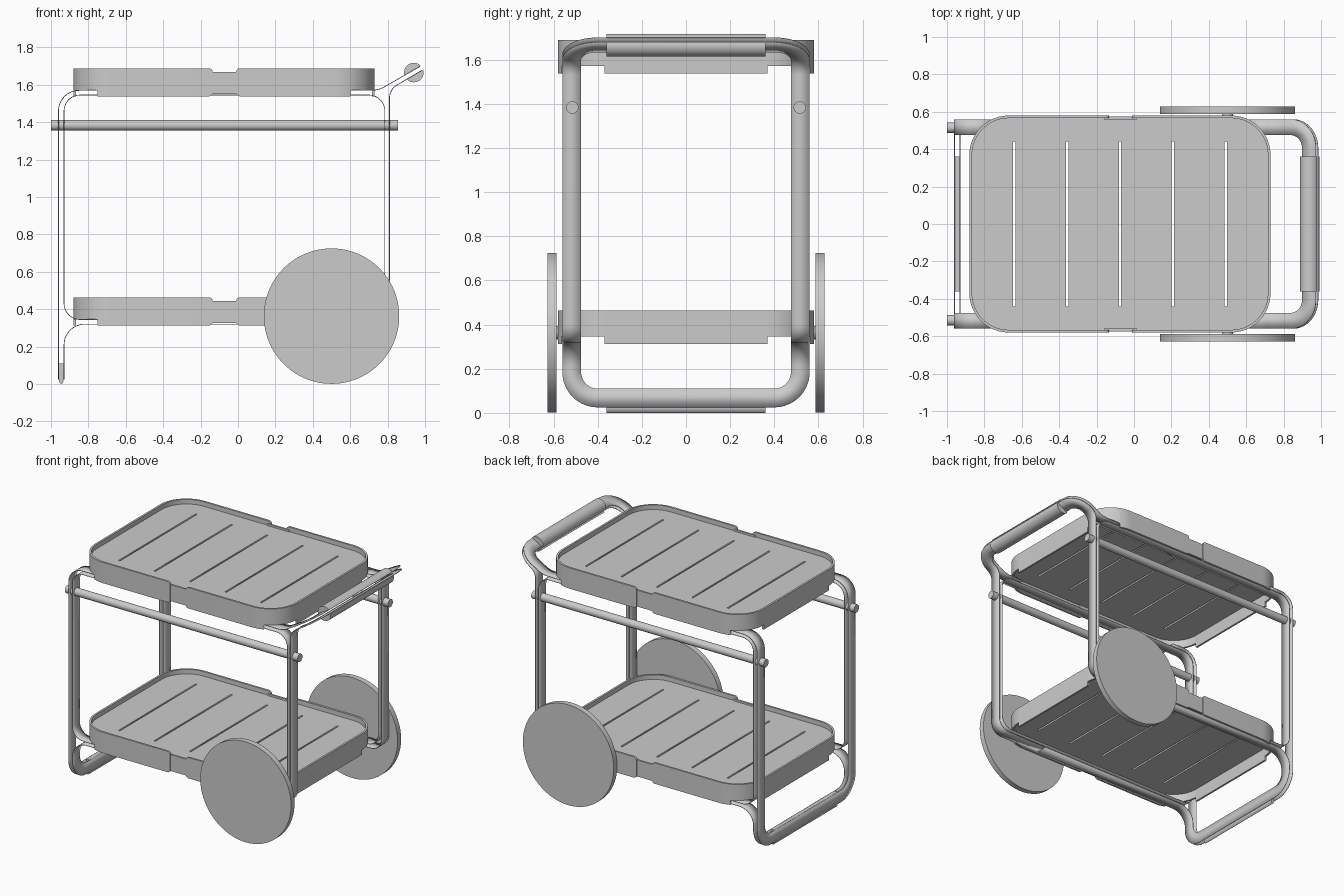
import bpy, bmesh, math
from mathutils import Vector, Matrix

if "Cube" in bpy.data.objects:
    bpy.data.objects.remove(bpy.data.objects["Cube"])


def finish(name, bm, smooth=True):
    bmesh.ops.remove_doubles(bm, verts=bm.verts, dist=1e-5)
    bmesh.ops.recalc_face_normals(bm, faces=bm.faces)
    me = bpy.data.meshes.new(name)
    bm.to_mesh(me)
    bm.free()
    ob = bpy.data.objects.new(name, me)
    bpy.context.collection.objects.link(ob)
    if smooth:
        bpy.ops.object.select_all(action='DESELECT')
        ob.select_set(True)
        bpy.context.view_layer.objects.active = ob
        bpy.ops.object.shade_smooth_by_angle(angle=math.radians(35))
    return ob


def prism(name, pts, y0, y1):
    """Extrude an xz outline along y."""
    bm = bmesh.new()
    a = [bm.verts.new((x, y0, z)) for x, z in pts]
    b = [bm.verts.new((x, y1, z)) for x, z in pts]
    bm.faces.new(a)
    bm.faces.new(b[::-1])
    for i in range(len(a)):
        j = (i + 1) % len(a)
        bm.faces.new((a[i], b[i], b[j], a[j]))
    return finish(name, bm)


def cylinder(name, r, p, q, seg=32):
    p, q = Vector(p), Vector(q)
    bm = bmesh.new()
    rot = (q - p).to_track_quat('Z', 'Y').to_matrix().to_4x4()
    bmesh.ops.create_cone(bm, cap_ends=True, segments=seg, radius1=r, radius2=r,
                          depth=(q - p).length, matrix=Matrix.Translation((p + q) / 2) @ rot)
    return finish(name, bm)


def fillet(pts, r, steps=10):
    """Round the inner corners of an open xz path."""
    pts = [Vector(p) for p in pts]
    out = [pts[0]]
    for a, b, c in zip(pts, pts[1:], pts[2:]):
        u, v = (a - b).normalized(), (c - b).normalized()
        half = u.angle(v) / 2
        start = b + u * (r / math.tan(half))
        cen = b + (u + v).normalized() * (r / math.sin(half))
        e1 = (start - cen).normalized()
        sweep = math.pi - 2 * half
        for k in range(steps + 1):
            t = sweep * k / steps
            out.append(cen + r * (math.cos(t) * e1 - math.sin(t) * u))
    return out + [pts[-1]]


YO, W = 0.56, 0.085


def strip(name, path, turn=None):
    """Flat metal strip on both sides; optionally joined by a U-turn of radius turn."""
    rail = [((p.x, -YO, p.y), (p.x, -YO + W, p.y)) for p in path]
    if turn:
        d, last, c = (path[-1] - path[-2]).normalized(), path[-1], YO - turn
        for k in range(1, 17):
            t = math.pi / 2 * k / 16
            pair = []
            for r in (turn, turn - W):
                q = last + d * r * math.sin(t)
                pair.append((q.x, -c - r * math.cos(t), q.y))
            rail.append(tuple(pair))
    other = [tuple((x, -y, z) for x, y, z in pr) for pr in rail]
    runs = [rail + other[::-1]] if turn else [rail, other]
    bm = bmesh.new()
    for run in runs:
        vs = [[bm.verts.new(p) for p in pr] for pr in run]
        for a, b in zip(vs, vs[1:]):
            bm.faces.new((a[0], a[1], b[1], b[0]))
    ob = finish(name, bm)
    m = ob.modifiers.new("thickness", 'SOLIDIFY')
    m.thickness, m.offset = 0.004, 0
    return ob


# Frame: double-layer bent strips
D = Vector((math.cos(math.radians(30)), math.sin(math.radians(30))))
RH = 0.155
strip("outer_leg_strip", fillet([(-0.75, 1.57), (-0.96, 1.57), (-0.96, 0.185)], 0.11), 0.16)
strip("side_loop_strip", fillet([(0, 1.545), (-0.93, 1.545), (-0.93, 0.345), (0.785, 0.345),
                                 (0.785, 1.545), (0, 1.545)], 0.085))
strip("foot_strip", fillet([(0.4, 0.32), (-0.93, 0.32), (-0.93, 0.185)], 0.11), 0.16)
strip("handle_lower_strip", fillet([(0.4, 0.32), (0.81, 0.32), (0.81, 1.575),
                                    Vector((0.985, 1.6765)) - D * RH], 0.08), RH)
strip("handle_upper_strip", fillet([(0.6, 1.57), (0.75, 1.57),
                                    Vector((0.973, 1.6985)) - D * RH], 0.15), RH)

# Handle grip: two half rounds either side of the strips
for i, name in enumerate(("grip_upper", "grip_lower")):
    a0 = math.asin(0.0125 / 0.052)
    pts = []
    for k in range(17):
        t = a0 + (math.pi - 2 * a0) * k / 16 + math.pi * i + math.radians(30)
        pts.append((0.94 + 0.052 * math.cos(t), 1.665 + 0.052 * math.sin(t)))
    prism(name, pts, -0.36, 0.36)

# Foot pad between the strips
prism("foot_pad", [(-0.958, 0.11), (-0.958, 0.02), (-0.953, 0.006), (-0.945, 0),
                   (-0.937, 0.006), (-0.932, 0.02), (-0.932, 0.11)], -0.36, 0.36)

# Long rods, wheels and axle stubs
for s, side in ((-1, "front"), (1, "back")):
    cylinder(side + "_rod", 0.028, (-1, s * 0.515, 1.383), (0.855, s * 0.515, 1.383))
    cylinder(side + "_wheel", 0.362, (0.5, s * 0.587, 0.363), (0.5, s * 0.627, 0.363), 96)
    cylinder(side + "_axle", 0.03, (0.5, s * 0.56, 0.363), (0.5, s * 0.59, 0.363))

# Trays
R, T, YT, N = 0.21, 0.014, 0.58, 12


def rim(name, x0, xe, z):
    """Half of the tray wall, notched under the corners where the strips pass."""
    s = 1 if xe > x0 else -1
    top, bot, notch = z + 0.15, z, z + 0.032
    cols = []   # (outer xy, inner xy, bottom, top)
    for k in range(5):
        t = math.pi / 2 * k / 4
        x, h = x0 + s * 0.02 * (1 - math.cos(t)), 0.02 * (1 - math.sin(t))
        cols.append(((x, -YT), (x, -YT + T), bot + h, top - h))
    cx, cy = xe - s * R, -(YT - R)
    for k in range(N + 1):
        t = math.pi / 2 * k / N
        o, i = [(cx + s * r * math.sin(t), cy - r * math.cos(t)) for r in (R, R - T)]
        if k <= 3:
            cols.append((o, i, bot, top))
        if k >= 3:
            cols.append((o, i, notch, top))
        if k == N:
            cols.append((o, i, bot, top))
    cols += [((o[0], -o[1]), (i[0], -i[1]), b, t) for o, i, b, t in cols[::-1]]
    bm = bmesh.new()
    vs = [[bm.verts.new((*o, b)), bm.verts.new((*o, t)), bm.verts.new((*i, t)),
           bm.verts.new((*i, b))] for o, i, b, t in cols]
    for a, b in zip(vs, vs[1:]):
        for j in range(4):
            bm.faces.new((a[j], a[(j + 1) % 4], b[(j + 1) % 4], b[j]))
    bm.faces.new(vs[0])
    bm.faces.new(vs[-1][::-1])
    bmesh.ops.dissolve_degenerate(bm, dist=1e-5, edges=bm.edges)
    finish(name, bm)


def tray_floor(name, z):
    """Rounded panel with through slots, as a filled flat curve."""
    cu = bpy.data.curves.new(name, 'CURVE')
    cu.dimensions, cu.fill_mode, cu.extrude = '2D', 'BOTH', 0.012
    r = R - T + 0.002
    loops = [[(cx + r * math.cos(a), cy + r * math.sin(a))
              for cx, cy, q in ((0.52, 0.37, 0), (-0.67, 0.37, 1), (-0.67, -0.37, 2), (0.52, -0.37, 3))
              for a in [math.pi / 2 * (q + k / N) for k in range(N + 1)]]]
    for i in range(5):
        x, w = -0.64 + 0.2825 * i, 0.006
        loops.append([(x - w, -0.44), (x + w, -0.44), (x + w, 0.44), (x - w, 0.44)])
    for lp in loops:
        sp = cu.splines.new('POLY')
        sp.points.add(len(lp) - 1)
        for p, (x, y) in zip(sp.points, lp):
            p.co = (x, y, 0, 1)
        sp.use_cyclic_u = True
    ob = bpy.data.objects.new(name, cu)
    ob.location.z = z
    bpy.context.collection.objects.link(ob)


for label, z in (("upper", 1.538), ("lower", 0.313)):
    rim(label + "_tray_rim_left", -0.135, -0.88, z)
    rim(label + "_tray_rim_right", -0.01, 0.73, z)
    tray_floor(label + "_tray_floor", z + 0.105)
    # Recessed clips joining the rim halves
    for s, side in ((-1, "front"), (1, "back")):
        prism(f"{label}_{side}_clip", [(-0.16, z + 0.012), (0.015, z + 0.012),
                                       (0.015, z + 0.13), (-0.16, z + 0.13)], *sorted((s * 0.56, s * 0.574)))
